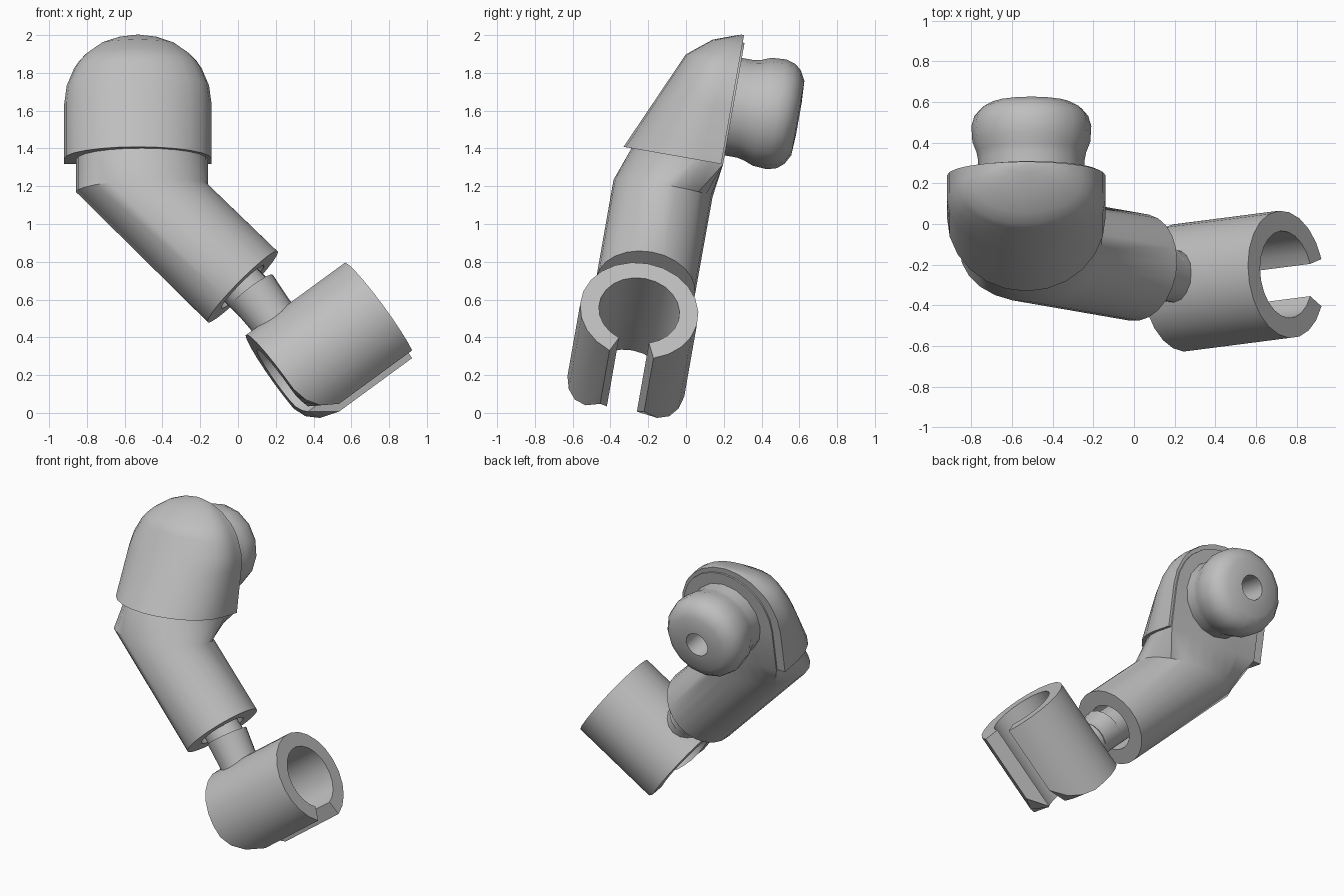
import bpy, bmesh
from math import sin, cos, pi, radians, sqrt
from mathutils import Vector, Matrix

cube = bpy.data.objects.get("Cube")
if cube:
    bpy.data.objects.remove(cube, do_unlink=True)

grey = bpy.data.materials.new("light grey plastic")
grey.use_nodes = True
grey.diffuse_color = (0.52, 0.52, 0.52, 1)
grey.node_tree.nodes["Principled BSDF"].inputs["Base Color"].default_value = grey.diffuse_color

TILT = Matrix.Rotation(radians(-10), 4, 'X')   # whole arm swings forward
SEG = 24


def loft(name, rings, closed=False):
    """Skin a list of equal rings; cap the ends, or join last to first."""
    bm = bmesh.new()
    rows = [[bm.verts.new(TILT @ Vector(p)) for p in ring] for ring in rings]
    pairs = list(zip(rows, rows[1:]))
    if closed:
        pairs.append((rows[-1], rows[0]))
    else:
        bm.faces.new(rows[0])
        bm.faces.new(rows[-1])
    for a, b in pairs:
        for i in range(len(a)):
            j = (i + 1) % len(a)
            bm.faces.new((a[i], a[j], b[j], b[i]))
    bmesh.ops.recalc_face_normals(bm, faces=bm.faces)
    mesh = bpy.data.meshes.new(name)
    bm.to_mesh(mesh)
    bm.free()
    mesh.materials.append(grey)
    obj = bpy.data.objects.new(name, mesh)
    bpy.context.collection.objects.link(obj)
    bpy.ops.object.select_all(action='DESELECT')
    obj.select_set(True)
    bpy.context.view_layer.objects.active = obj
    bpy.ops.object.shade_smooth_by_angle(angle=radians(45))
    return obj


def section(x, u, w, front, mid, back, square=0.0, rise=0.0):
    """Cross-section: rounded front, back blending from round to square."""
    pts = []
    for i in range(SEG):
        c, s = cos(2 * pi * i / SEG), sin(2 * pi * i / SEG)
        if s >= 0:
            m = 1 + square * (max(abs(c), abs(s)) - 1)
            k, y = c / m, mid + (back - mid) * s / m
        else:
            k, y = c, mid + (mid - front) * s
        pts.append((x + w * k, y, u + rise * k))
    return pts


def circle(centre, e1, e2, r, n=16):
    return [Vector(centre) + r * (cos(2 * pi * i / n) * Vector(e1) + sin(2 * pi * i / n) * Vector(e2))
            for i in range(n)]


# Slanted front of the shoulder: (height, depth)
SLANT = [(1.33, -0.57), (1.87, -0.33), (1.976, -0.197), (2.023, -0.06)]


def slant(u):
    for (u0, f0), (u1, f1) in zip(SLANT, SLANT[1:]):
        if u <= u1:
            return f0 + (f1 - f0) * (u - u0) / (u1 - u0)
    return SLANT[-1][1]


def shoulder(x, r, back, inset):
    """Arched shoulder rings, from top to bottom."""
    levels = [(1.633 + r * sin(radians(a)), r * cos(radians(a))) for a in (88, 75, 60, 45, 37, 30, 15, 0)]
    levels.append((1.33, r))
    rings = []
    for u, w in levels:
        front = min(slant(u + inset * 0.5) + inset, back - 0.005)
        rings.append(section(x, u, w, front, back + 0.3 * (front - back), back, 1.0))
    return rings


# Outer shoulder sleeve
loft("shoulder_sleeve", shoulder(-0.53, 0.39, -0.045, 0.0))

# Arm core: shoulder, elbow, forearm and the wrist socket
AX = Vector((0.707, 0, -0.707))
end = Vector((0.025, -0.327, 0.62))
arm = shoulder(-0.508, 0.35, -0.035, 0.035)
arm.append(section(-0.508, 1.15, 0.35, -0.592, -0.327, -0.06, 0.0, 0.02))
for r, depth in ((0.265, 0), (0.16, 0), (0.16, 0.2)):
    c = end - AX * depth
    arm.append(section(c.x, c.z, 0.707 * r, c.y - r, c.y, c.y + r, 0.0, 0.707 * r))
loft("arm", arm)

# Shoulder pin with a hole in its end: (depth, radius)
PIN = [(-0.1, 0.262), (0.03, 0.262), (0.07, 0.27), (0.12, 0.29), (0.2, 0.295), (0.25, 0.28),
       (0.285, 0.25), (0.312, 0.2), (0.318, 0.085), (0.05, 0.085)]
loft("shoulder_pin", [circle((-0.505, d, 1.64), (1, 0, 0), (0, 0, 1), r) for d, r in PIN])

# Hand axes: along the grip, away from the wrist, and sideways
A, P, N = Vector((0.803, 0, 0.596)), Vector((0.596, 0, -0.803)), Vector((0, 1, 0))
R, HOLE, LENGTH = 0.315, 0.215, 0.648
hand = Vector((0.04, -0.338, 0.357)) + P * R


def rounded_end(p):
    q = min(max(p - 0.095, 0), 0.2)
    return 0.2 - sqrt(0.04 - q * q)


# Hand: open clip with the far lips rounded off
clip = []
gap = radians(22)
steps = 20
for i in range(steps + 1):
    t = gap + (2 * pi - 2 * gap) * i / steps
    ring = []
    for r, far in ((HOLE, True), (R, True), (R, False), (HOLE, False)):
        p = r * cos(t)
        ring.append(hand + P * p + N * (r * sin(t)) + A * (rounded_end(p) if far else LENGTH))
    clip.append(ring)
loft("hand_clip", clip)

# Wrist: peg in the socket and the short neck on the hand
side = Vector((0.707, 0, 0.707))
loft("wrist_peg", [circle(end + AX * d, side, N, 0.125) for d in (-0.2, 0.2)])
root = hand + A * 0.17
loft("hand_neck", [circle(root - P * d, A, N, r) for d, r in ((0.25, 0.13), (0.33, 0.13), (0.49, 0.14))])
